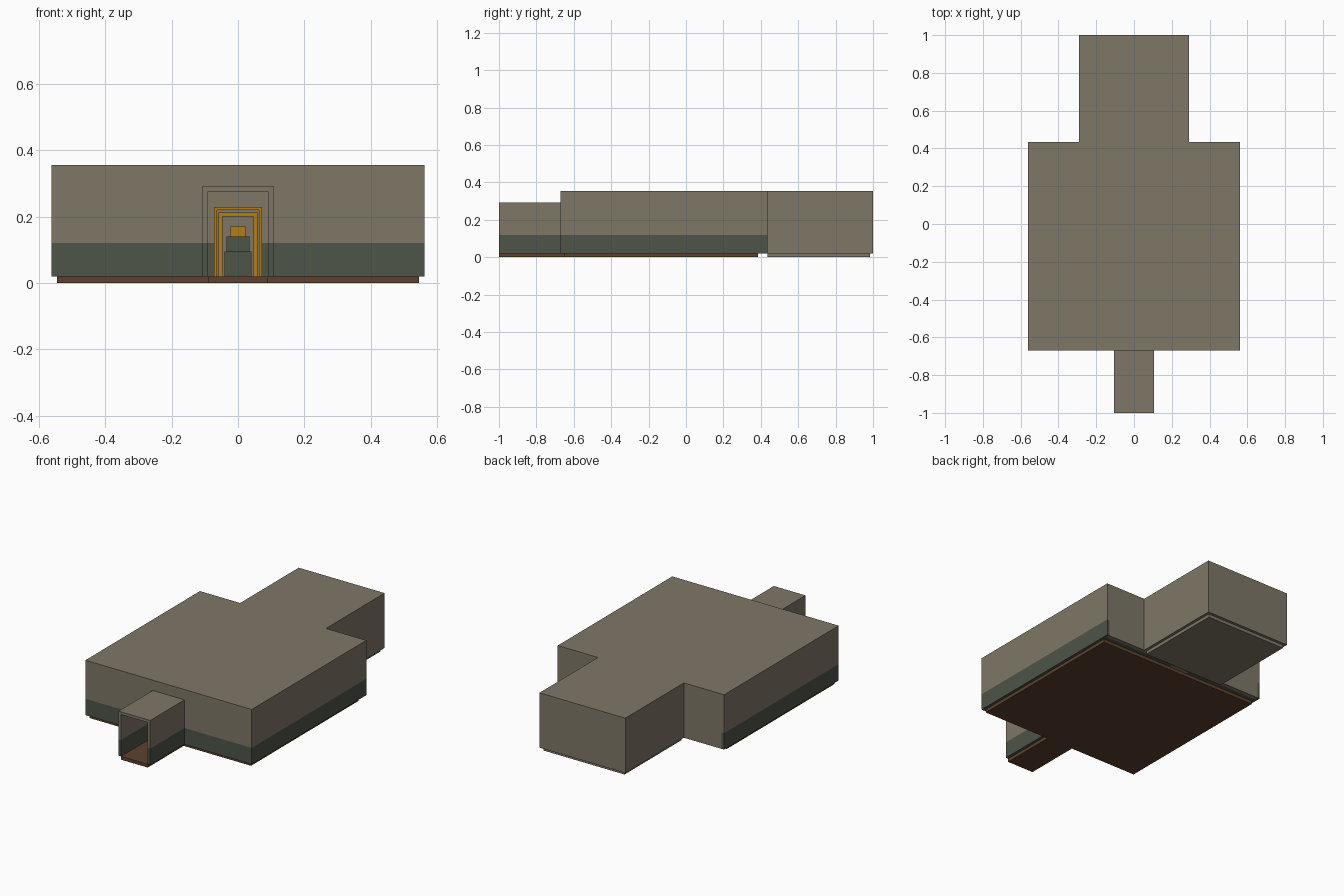
import bpy
import bmesh
from mathutils import Vector

cube = bpy.data.objects.get("Cube")
if cube:
    bpy.data.objects.remove(cube, do_unlink=True)


def material(name, rgb):
    m = bpy.data.materials.new(name)
    m.use_nodes = True
    m.diffuse_color = (*rgb, 1)
    m.node_tree.nodes["Principled BSDF"].inputs["Base Color"].default_value = (*rgb, 1)
    return m


STONE = material("beige stone", (0.21, 0.185, 0.135))
GREEN = material("dark green paint", (0.075, 0.09, 0.065))
BROWN = material("brown floor", (0.11, 0.053, 0.026))
GOLD = material("gold", (0.48, 0.20, 0.006))

FLOOR, BAND, TOP, T = 0.02, 0.12, 0.355, 0.017
HALL_X, HALL_FRONT, HALL_BACK = 0.562, -0.67, 0.435
PORCH_X, PORCH_TOP = 0.107, 0.292
ROOM_X = 0.29


def build(name, boxes, mat, banded=False):
    """Join boxes (x0, x1, y0, y1, z0, z1); banded ones are green low down."""
    bm = bmesh.new()
    for x0, x1, y0, y1, z0, z1 in boxes:
        made = bmesh.ops.create_cube(bm, size=1)
        size = Vector((x1 - x0, y1 - y0, z1 - z0))
        mid = Vector((x0 + x1, y0 + y1, z0 + z1)) / 2
        for v in made["verts"]:
            v.co = v.co * size + mid
    mesh = bpy.data.meshes.new(name)
    mesh.materials.append(mat)
    if banded:
        mesh.materials.append(GREEN)
        bmesh.ops.bisect_plane(bm, geom=bm.verts[:] + bm.edges[:] + bm.faces[:],
                               plane_co=(0, 0, BAND), plane_no=(0, 0, 1))
        for f in bm.faces:
            f.material_index = int(f.calc_center_median().z < BAND)
    bm.to_mesh(mesh)
    bm.free()
    obj = bpy.data.objects.new(name, mesh)
    bpy.context.collection.objects.link(obj)
    return obj


def arch(outer, inner, y0, y1, top, opening_top):
    """Two jambs and a lintel around an opening."""
    return [(-outer, -inner, y0, y1, FLOOR, top),
            (inner, outer, y0, y1, FLOOR, top),
            (-inner, inner, y0, y1, opening_top, top)]


def side_pair(x, y0, y1, top):
    return [(-x, T - x, y0, y1, FLOOR, top), (x - T, x, y0, y1, FLOOR, top)]


# Floors
inside = HALL_X - T
wall_y = HALL_BACK - 0.05
mid_y = HALL_BACK - 0.025
build("hall_floor", [(-inside, inside, HALL_FRONT + T, wall_y, 0, FLOOR)], BROWN)
build("porch_floor", [(T - PORCH_X, PORCH_X - T, -1, HALL_FRONT + T, 0, FLOOR)], BROWN)
build("rear_room_floor", [(T - ROOM_X, ROOM_X - T, HALL_BACK, 1 - T, 0, FLOOR)], STONE)

# Entrance porch
porch_in = PORCH_X - T
build("porch_walls", arch(PORCH_X, porch_in, -1, HALL_FRONT, PORCH_TOP, PORCH_TOP - T),
      STONE, True)

# Main hall
roof_z = TOP - T
build("hall_side_walls", side_pair(HALL_X, HALL_FRONT, HALL_BACK, roof_z), STONE, True)
build("hall_front_wall", arch(inside, porch_in, HALL_FRONT, HALL_FRONT + T,
                              roof_z, PORCH_TOP - T), STONE, True)
build("hall_back_wall", arch(inside, 0.064, wall_y, mid_y, roof_z, 0.22), STONE, True)
build("hall_roof", [(-HALL_X, HALL_X, HALL_FRONT, HALL_BACK, roof_z, TOP)], STONE)

# Rear room
build("rear_room_entry_wall", arch(inside, 0.046, mid_y, HALL_BACK, roof_z, 0.2), STONE)
build("rear_room_side_walls", side_pair(ROOM_X, HALL_BACK, 1, roof_z), STONE)
build("rear_room_back_wall", [(T - ROOM_X, ROOM_X - T, 1 - T, 1, FLOOR, roof_z)], STONE)
build("rear_room_roof", [(-ROOM_X, ROOM_X, HALL_BACK, 1, roof_z, TOP)], STONE)

# Gold trims around the stepped doorway
build("outer_door_trim", arch(0.073, 0.064, wall_y - 0.005, wall_y, 0.228, 0.22), GOLD)
build("inner_door_trim", arch(0.058, 0.046, mid_y - 0.005, mid_y, 0.212, 0.2), GOLD)

# Altar in the rear room
build("altar_base", [(-0.04, 0.04, 0.68, 0.82, FLOOR, 0.095)], GREEN)
build("altar_block", [(-0.035, 0.035, 0.7, 0.82, 0.095, 0.14)], GREEN)
build("altar_ornament", [(-0.023, 0.023, 0.735, 0.785, 0.14, 0.17)], GOLD)
